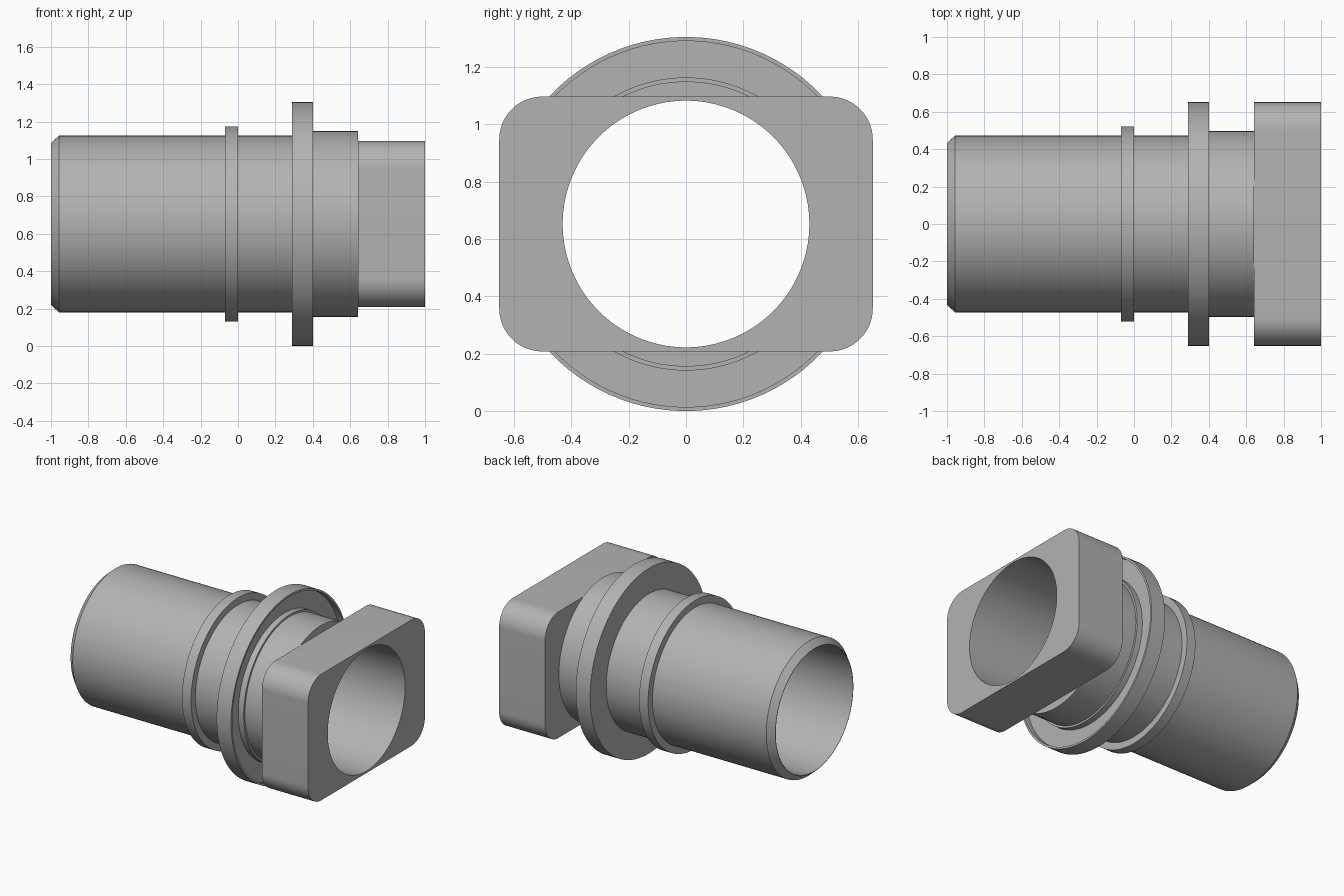
import bpy
import bmesh
from math import cos, sin, pi, radians

if "Cube" in bpy.data.objects:
    bpy.data.objects.remove(bpy.data.objects["Cube"], do_unlink=True)

AXIS_Z = 0.652   # height of the pipe axis
BORE = 0.43
SEG = 96

grey = bpy.data.materials.new("plain grey")
grey.use_nodes = True
grey.diffuse_color = (0.45, 0.45, 0.45, 1)
grey.node_tree.nodes["Principled BSDF"].inputs["Base Color"].default_value = (0.45, 0.45, 0.45, 1)


def build(name, loops):
    """Skin a closed series of equal-length vertex loops into a ring-shaped solid."""
    bm = bmesh.new()
    rings = [[bm.verts.new((x, y, z + AXIS_Z)) for x, y, z in loop] for loop in loops]
    for k, a in enumerate(rings):
        b = rings[(k + 1) % len(rings)]
        for i in range(SEG):
            j = (i + 1) % SEG
            bm.faces.new((a[i], a[j], b[j], b[i]))
    bmesh.ops.recalc_face_normals(bm, faces=bm.faces)
    mesh = bpy.data.meshes.new(name)
    bm.to_mesh(mesh)
    bm.free()
    mesh.materials.append(grey)
    obj = bpy.data.objects.new(name, mesh)
    bpy.context.collection.objects.link(obj)
    bpy.ops.object.select_all(action="DESELECT")
    obj.select_set(True)
    bpy.context.view_layer.objects.active = obj
    bpy.ops.object.shade_smooth_by_angle(angle=radians(30))


def circle(x, r):
    angles = [(i + 0.5) * 2 * pi / SEG for i in range(SEG)]
    return [(x, r * cos(a), r * sin(a)) for a in angles]


def rounded_rect(x, half_y, half_z, r):
    points = []
    per_corner = SEG // 4
    for quarter, (sy, sz) in enumerate([(1, 1), (-1, 1), (-1, -1), (1, -1)]):
        for i in range(per_corner):
            a = (quarter + i / (per_corner - 1)) * pi / 2
            points.append((x, sy * (half_y - r) + r * cos(a), sz * (half_z - r) + r * sin(a)))
    return points


def lathe(name, profile):
    build(name, [circle(x, r) for x, r in profile])


# Long sleeve with a chamfered end
lathe("sleeve", [(-1, BORE), (-1, 0.433), (-0.956, 0.473), (0.35, 0.473), (0.35, BORE)])

# Thin locating collar
lathe("collar", [(-0.07, 0.46), (-0.07, 0.522), (0, 0.522), (0, 0.46)])

# Wide flange with a seal groove sunk in its outer face
lathe("flange", [(0.29, 0.46), (0.29, 0.652), (0.402, 0.652), (0.402, 0.638),
                 (0.36, 0.638), (0.36, 0.511), (0.402, 0.511), (0.402, 0.46)])

# Neck between flange and end block
lathe("neck", [(0.35, BORE), (0.35, 0.497), (0.642, 0.497), (0.642, BORE)])

# Rounded rectangular end block, bored through
build("end_block", [circle(0.642, BORE), rounded_rect(0.642, 0.651, 0.444, 0.15),
                    rounded_rect(1, 0.651, 0.444, 0.15), circle(1, BORE)])
